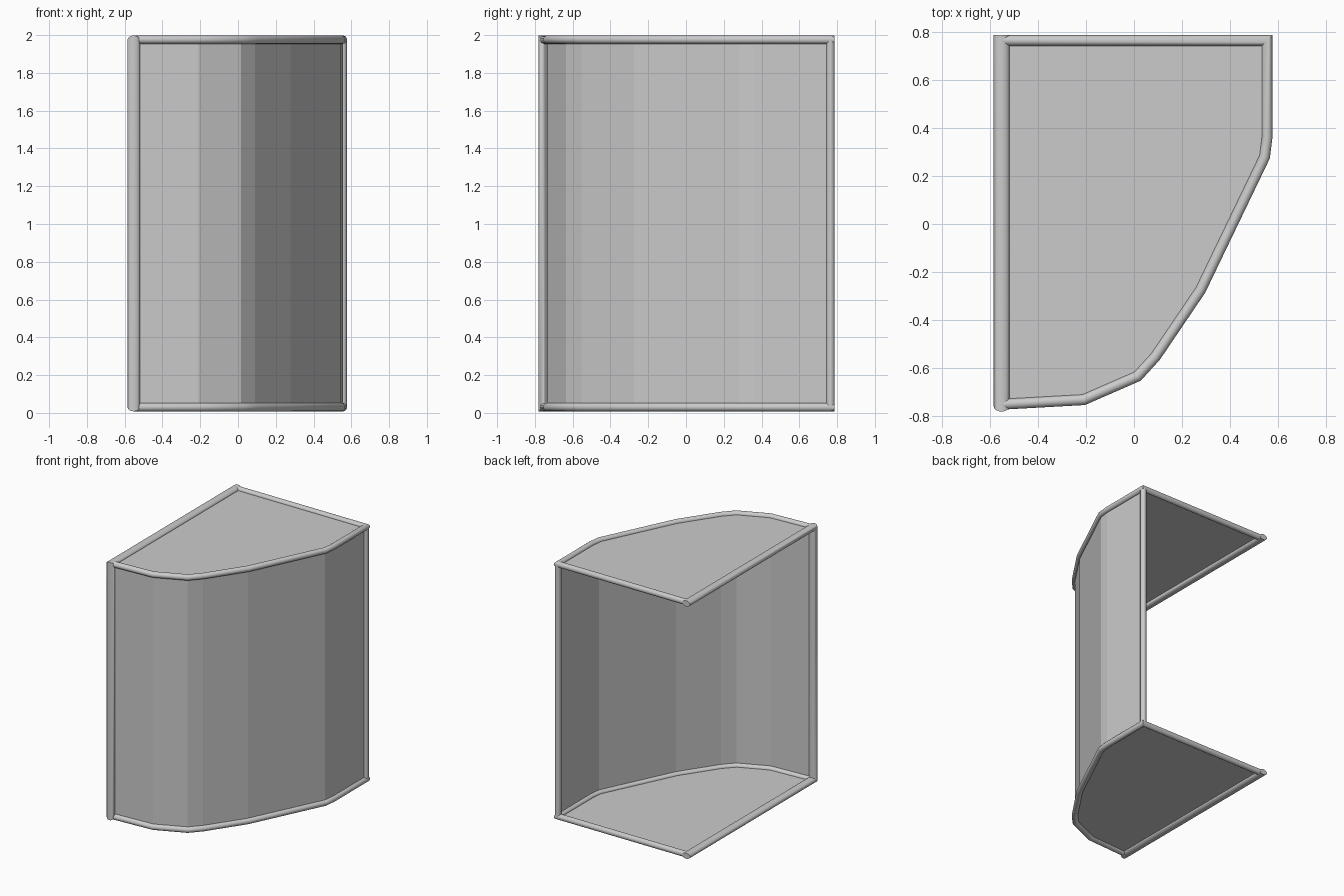
import bpy
import bmesh
import math
from mathutils import Vector

if "Cube" in bpy.data.objects:
    bpy.data.objects.remove(bpy.data.objects["Cube"], do_unlink=True)

TOP, BOTTOM = 1.976, 0.03
R = 0.022
RAIL_X, BACK_Y = -0.552, 0.765

# Plan of the bowed wall, from the front post round to the back post
BOW = [(RAIL_X, -0.752), (-0.21, -0.733), (0.015, -0.635), (0.09, -0.553),
       (0.278, -0.275), (0.545, 0.28), (0.555, 0.36), (0.555, BACK_Y)]

grey = bpy.data.materials.new("light grey")
grey.use_nodes = True
grey.diffuse_color = (0.6, 0.6, 0.6, 1)
grey.node_tree.nodes["Principled BSDF"].inputs["Base Color"].default_value = (0.6, 0.6, 0.6, 1)


def finish(bm, name, smooth=False):
    """Turn a bmesh into a named, coloured object."""
    mesh = bpy.data.meshes.new(name)
    bm.to_mesh(mesh)
    bm.free()
    mesh.materials.append(grey)
    obj = bpy.data.objects.new(name, mesh)
    bpy.context.collection.objects.link(obj)
    if smooth:
        bpy.ops.object.select_all(action='DESELECT')
        obj.select_set(True)
        bpy.context.view_layer.objects.active = obj
        bpy.ops.object.shade_smooth_by_angle(angle=math.radians(40))
    return obj


def tube(name, path, normal, normal_radius=R, sides=16):
    """Sweep an ellipse along a flat path with mitred corners."""
    pts = [Vector(p) for p in path]
    normal = Vector(normal)
    bm = bmesh.new()
    rings = []
    for i, p in enumerate(pts):
        before = (p - pts[i - 1]).normalized() if i else None
        after = (pts[i + 1] - p).normalized() if i < len(pts) - 1 else None
        before, after = before or after, after or before
        tangent = (before + after).normalized()
        side = normal.cross(tangent) / tangent.dot(after)
        ring = []
        for k in range(sides):
            a = math.tau * k / sides
            ring.append(bm.verts.new(p + side * R * math.cos(a)
                                     + normal * normal_radius * math.sin(a)))
        rings.append(ring)
    for lower, upper in zip(rings, rings[1:]):
        for k in range(sides):
            n = (k + 1) % sides
            bm.faces.new((lower[k], lower[n], upper[n], upper[k]))
    bm.faces.new(rings[0][::-1])
    bm.faces.new(rings[-1])
    bmesh.ops.recalc_face_normals(bm, faces=bm.faces[:])
    return finish(bm, name, smooth=True)


# Bowed wall sheet, facing outwards
bm = bmesh.new()
low = [bm.verts.new((x, y, BOTTOM)) for x, y in BOW]
high = [bm.verts.new((x, y, TOP)) for x, y in BOW]
for i in range(len(BOW) - 1):
    bm.faces.new((low[i], low[i + 1], high[i + 1], high[i]))
finish(bm, "bowed_wall")

# Top and bottom panels with their rims
OUTLINE = BOW + [(RAIL_X, BACK_Y)]
for label, z in (("top", TOP), ("bottom", BOTTOM)):
    bm = bmesh.new()
    panel = bm.faces.new([bm.verts.new((x, y, z)) for x, y in OUTLINE])
    if label == "bottom":
        panel.normal_flip()
    finish(bm, label + "_panel")
    tube(label + "_rim", [(x, y, z) for x, y in OUTLINE], (0, 0, 1))

# Wide side rails joined by the front post
tube("side_rails_and_front_post",
     [(RAIL_X, BACK_Y + R, TOP), (RAIL_X, -0.76, TOP),
      (RAIL_X, -0.76, BOTTOM), (RAIL_X, BACK_Y + R, BOTTOM)],
     (1, 0, 0), normal_radius=0.033)

# Back post at the end of the wall
tube("back_post", [(0.555, BACK_Y, BOTTOM), (0.555, BACK_Y, TOP)], (1, 0, 0))
